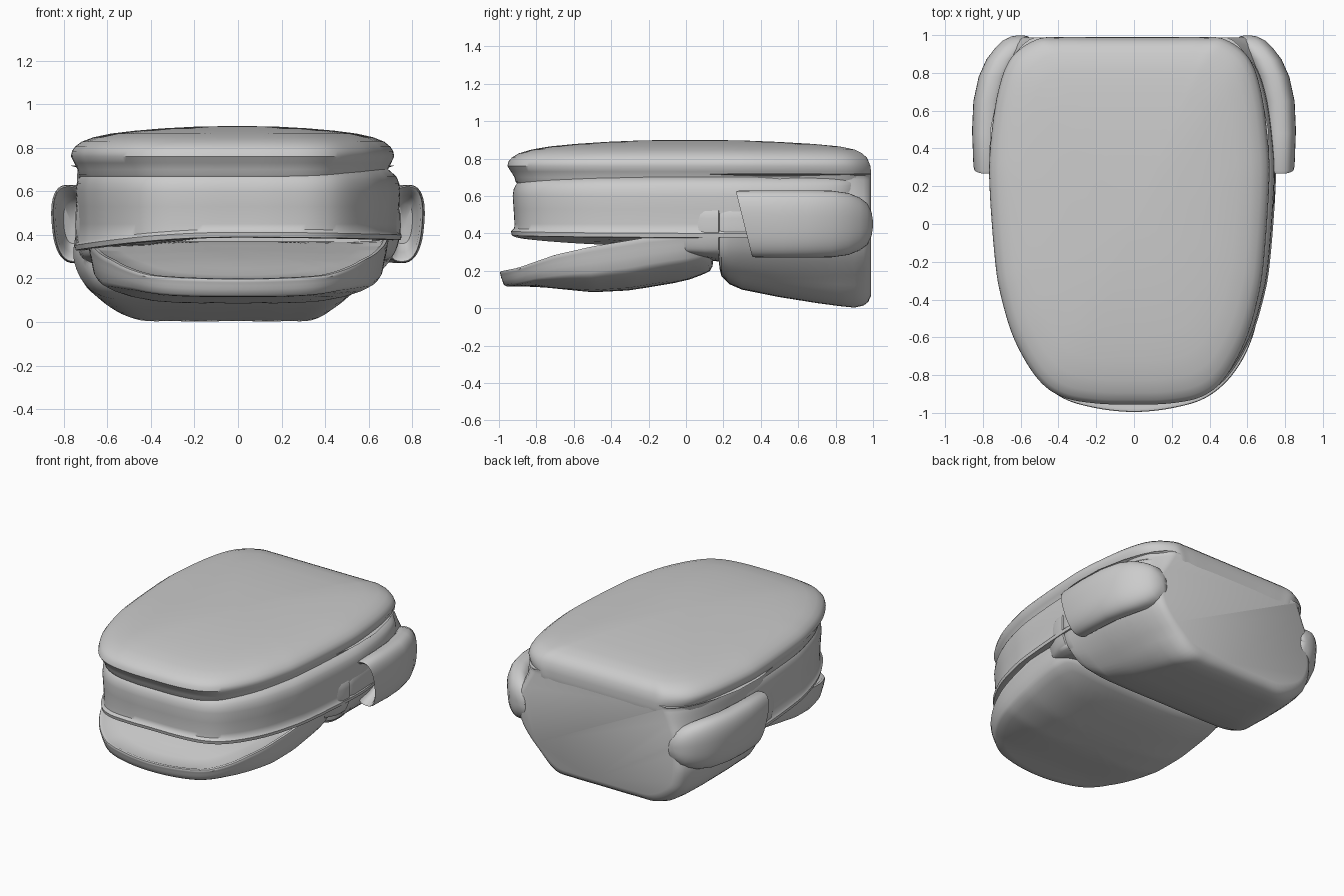
import bpy, bmesh, math


def interp(pts, v):
    # linear lookup in a list of (key, value)
    if v <= pts[0][0]:
        return pts[0][1]
    for (a, p), (b, q) in zip(pts, pts[1:]):
        if v <= b:
            return p + (q - p) * (v - a) / (b - a)
    return pts[-1][1]


def smooth_outline(half, steps=6):
    # Catmull-Rom through a half outline, mirrored to a closed loop
    mirror = [(-x, y) for x, y in half[-2:0:-1]]
    loop = half + mirror
    n, out = len(loop), []
    for i in range(n):
        p = [loop[(i + k) % n] for k in (-1, 0, 1, 2)]
        for s in range(steps):
            t = s / steps
            out.append(tuple(0.5 * (2 * p[1][a] + (p[2][a] - p[0][a]) * t
                       + (2 * p[0][a] - 5 * p[1][a] + 4 * p[2][a] - p[3][a]) * t * t
                       + (3 * p[1][a] - p[0][a] - 3 * p[2][a] + p[3][a]) * t ** 3)
                       for a in (0, 1)))
    return out


def loft(name, rings, angle=45):
    bm = bmesh.new()
    vs = [[bm.verts.new(p) for p in r] for r in rings]
    n = len(vs[0])
    for a, b in zip(vs, vs[1:]):
        for i in range(n):
            j = (i + 1) % n
            bm.faces.new((a[i], a[j], b[j], b[i]))
    bm.faces.new(vs[0])
    bm.faces.new(vs[-1])
    bmesh.ops.recalc_face_normals(bm, faces=bm.faces)
    me = bpy.data.meshes.new(name)
    bm.to_mesh(me)
    bm.free()
    ob = bpy.data.objects.new(name, me)
    bpy.context.collection.objects.link(ob)
    bpy.ops.object.select_all(action='DESELECT')
    ob.select_set(True)
    bpy.context.view_layer.objects.active = ob
    bpy.ops.object.shade_smooth_by_angle(angle=math.radians(angle))
    return ob


# Plan shape shared by the top shell and upper jaw
plan = smooth_outline([(0, -.955), (.2, -.95), (.38, -.915), (.51, -.82), (.63, -.62),
                       (.70, -.4), (.735, -.2), (.765, .2), (.76, .42), (.72, .7),
                       (.65, .88), (.52, .975), (.4, .985), (.2, .985), (0, .985)])


def plan_ring(s, back, z, right=1):
    return [(x * s * (right if x > 0 else 1), y * (back if y > 0 else s),
             z(x, y) if callable(z) else z) for x, y in plan]


# Domed top shell, slightly narrower on the right
loft("top_shell", [plan_ring(*r, right=.935) for r in [
    (.94, 1, .66), (.955, 1.003, .678), (.96, 1.004, .70), (.98, 1.003, .73), (1, 1, .76),
    (.993, .99, .785), (.975, .98, .805), (.935, .955, .828), (.865, .915, .848),
    (.76, .83, .865), (.62, .69, .878), (.45, .5, .889), (.25, .3, .897), (.02, .02, .9)]])

# Upper jaw with a flared lip drooping on the left, and a recessed palate
def lip(d):
    def z(x, y):
        droop = .05 * (x / .7) ** 2 if x < 0 else .01 * (x / .7) ** 2
        return .402 + d - droop
    return z


loft("upper_jaw", [plan_ring(*r) for r in [
    (.02, .02, .405), (.6, .6, lip(.0)), (.86, .9, lip(-.005)), (.94, .95, lip(-.015)),
    (.975, .96, lip(-.012)), (.98, .965, lip(.01)), (.962, .97, lip(.025)), (.96, .97, .45),
    (.965, .97, .53), (.97, .97, .60), (.965, .97, .635), (.955, .97, .655), (.945, .97, .67), (.90, .95, .70)]])

# Lower jaw with tilted rim, rounded keel and raised floor
jaw_plan = smooth_outline([(0, -.995), (.2, -.975), (.38, -.92), (.52, -.80), (.62, -.62),
                           (.67, -.4), (.69, -.15), (.68, .05), (.62, .14), (.4, .16), (0, .16)])
rim = [(-1, .195), (-.9, .215), (-.7, .285), (-.5, .33), (-.2, .38), (.1, .40)]
keel = [(-1, .11), (-.8, .115), (-.5, .085), (-.3, .095), (0, .145), (.16, .195)]


def jaw_ring(s, t):
    ring = []
    for x, y in jaw_plan:
        x, y = x * s, (y + .4) * s - .4
        lo = interp(keel, y) + .1 * (x / .67) ** 4
        ring.append((x, y, lo + (interp(rim, y) - lo) * t))
    return ring


loft("lower_jaw", [jaw_ring(*r) for r in [
    (.02, 0), (.15, 0), (.3, 0), (.45, .0), (.6, .0), (.75, .01), (.87, .03), (.94, .06), (.965, .16), (.98, .45),
    (.99, .64), (.995, .82), (1, .9), (.995, 1), (.97, 1), (.95, .92), (.8, .92),
    (.65, .93), (.5, .94), (.35, .95), (.2, .95), (.02, .95)]])

# Rear block: cross-sections lofted front to back, lower part bulging left
def block_ring(y, w, zb, flat, wt, top=.72):
    half = [(0, zb), (flat * .6, zb), (flat, zb + .012), (flat + (w - flat) * .55, zb + (.33 - zb) * .36),
            (w * .97, zb + (.33 - zb) * .82), (w, .40), (w, .5), (w * .5 + wt * .5, .6),
            (wt, top - .02), (wt - .03, top), (0, top)]
    ring = []
    for x, z in smooth_outline(half, 5):
        k = max(0, min(1, (.4 - z) / .25)) * max(0, min(1, (y - .15) * 8))
        x -= .07 * k * min(1, abs(x) / .5)
        if x > 0:
            x *= 1 - .065 * max(0, min(1, (z - .5) / .18))
        ring.append((x, y, z))
    return ring


loft("rear_block", [block_ring(*r) for r in [
    (-.12, .62, .30, .5, .62), (0, .70, .275, .58, .68), (.1, .74, .26, .6, .71), (.175, .745, .25, .6, .72),
    (.18, .735, .21, .56, .72), (.19, .74, .17, .56, .725), (.23, .745, .13, .55, .73),
    (.3, .745, .10, .53, .735), (.5, .735, .06, .49, .73), (.7, .71, .028, .46, .69),
    (.82, .685, .012, .44, .65), (.90, .66, .004, .42, .61), (.95, .64, .015, .40, .57),
    (.975, .62, .035, .38, .54), (.988, .59, .065, .36, .51)]], 35)

# Side pods: cup-fronted, rounded at the rear
stations = [(.47, .76, .01, .02, 1), (.46, .76, .04, .09, 1), (.40, .762, .06, .13, 1),
            (.325, .765, .07, .155, 1), (.31, .765, .08, .172, 1), (.325, .765, .083, .178, 1),
            (.5, .765, .09, .18, .5), (.65, .755, .093, .18, 0), (.78, .725, .095, .178, 0),
            (.87, .685, .095, .165, 0), (.93, .645, .09, .14, 0), (.97, .62, .075, .11, 0),
            (.993, .605, .045, .06, 0), (.999, .60, .01, .02, 0)]
for side, label in ((1, "right"), (-1, "left")):
    rings = []
    for y, cx, rx, rz, slant in stations:
        ring = []
        for k in range(40):
            a = math.tau * k / 40
            c, s = math.cos(a), math.sin(a)
            dx = rx * math.copysign(abs(c) ** .8, c)
            dz = rz * math.copysign(abs(s) ** .8, s)
            ring.append((side * (cx + dx + dz * .08), y - dz * .25 * slant, .45 + dz))
        rings.append(ring)
    loft(label + "_pod", rings)
